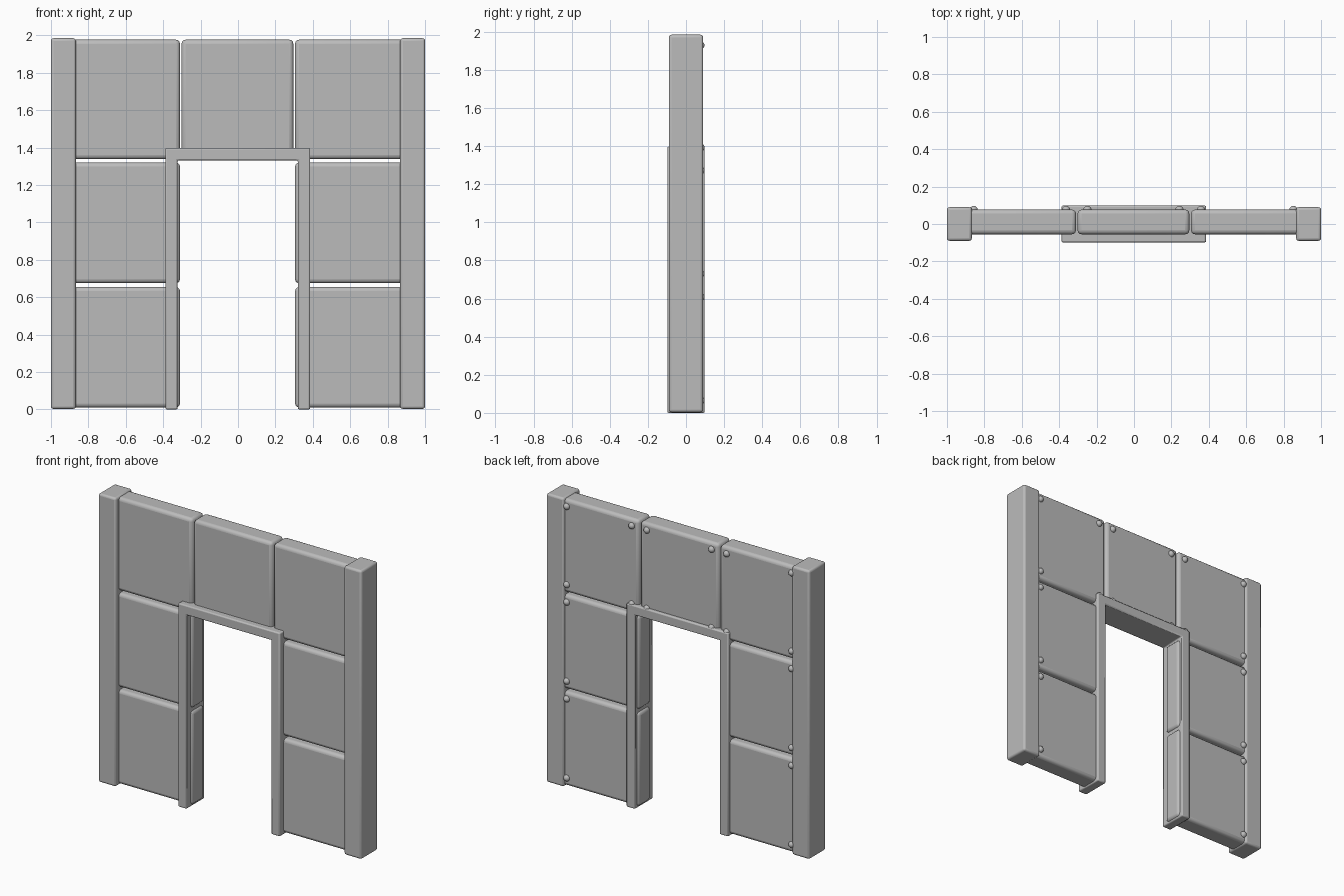
import bpy, bmesh, math

if "Cube" in bpy.data.objects:
    bpy.data.objects.remove(bpy.data.objects["Cube"])

grey = bpy.data.materials.new("plain grey")
grey.diffuse_color = (0.5, 0.5, 0.5, 1)
grey.use_nodes = True
grey.node_tree.nodes["Principled BSDF"].inputs["Base Color"].default_value = grey.diffuse_color


def finish(ob, bevel=0.0, segments=3):
    ob.data.materials.append(grey)
    bpy.context.view_layer.objects.active = ob
    ob.select_set(True)
    if bevel:
        m = ob.modifiers.new("rounded edges", 'BEVEL')
        m.width, m.segments = bevel, segments
        m.limit_method = 'ANGLE'
    bpy.ops.object.shade_smooth_by_angle(angle=math.radians(40))
    ob.select_set(False)


def prism(name, outline, y0, y1, bevel, segments=3):
    """Extrude an x/z outline from y0 to y1."""
    bm = bmesh.new()
    face = bm.faces.new([bm.verts.new((x, y0, z)) for x, z in outline])
    ext = bmesh.ops.extrude_face_region(bm, geom=[face])
    verts = [v for v in ext["geom"] if isinstance(v, bmesh.types.BMVert)]
    bmesh.ops.translate(bm, verts=verts, vec=(0, y1 - y0, 0))
    bmesh.ops.recalc_face_normals(bm, faces=bm.faces)
    me = bpy.data.meshes.new(name)
    bm.to_mesh(me)
    bm.free()
    ob = bpy.data.objects.new(name, me)
    bpy.context.collection.objects.link(ob)
    finish(ob, bevel, segments)


def box(name, x0, x1, y0, y1, z0, z1, bevel):
    prism(name, [(x0, z0), (x1, z0), (x1, z1), (x0, z1)], y0, y1, bevel)


def rivet(x, z):
    bpy.ops.mesh.primitive_uv_sphere_add(segments=16, ring_count=10, radius=0.022,
                                         location=(x, 0.075, z))
    ob = bpy.context.object
    ob.name = "rivet"
    finish(ob)


def panel(name, x0, x1, z0, z1):
    box(name, x0, x1, -0.055, 0.077, z0, z1, 0.022)
    for x in (x0 + 0.053, x1 - 0.053):
        for z in (z0 + 0.055, z1 - 0.047):
            rivet(x, z)


# End posts
box("left_post", -1.0, -0.867, -0.09, 0.09, 0.003, 1.985, 0.014)
box("right_post", 0.867, 1.0, -0.09, 0.09, 0.003, 1.985, 0.014)

# Wall panels with rivets on the back: three rows at the sides, one over the door
for z0, z1 in ((0.01, 0.655), (0.675, 1.32), (1.338, 1.977)):
    panel("left_panel", -0.91, -0.31, z0, z1)
    panel("right_panel", 0.305, 0.905, z0, z1)
panel("lintel_panel", -0.302, 0.296, 1.338, 1.977)

# Door frame
prism("door_frame",
      [(-0.388, 0), (-0.323, 0), (-0.323, 1.332), (0.32, 1.332), (0.32, 0),
       (0.386, 0), (0.386, 1.398), (-0.388, 1.398)], -0.098, 0.098, 0.008, 2)
